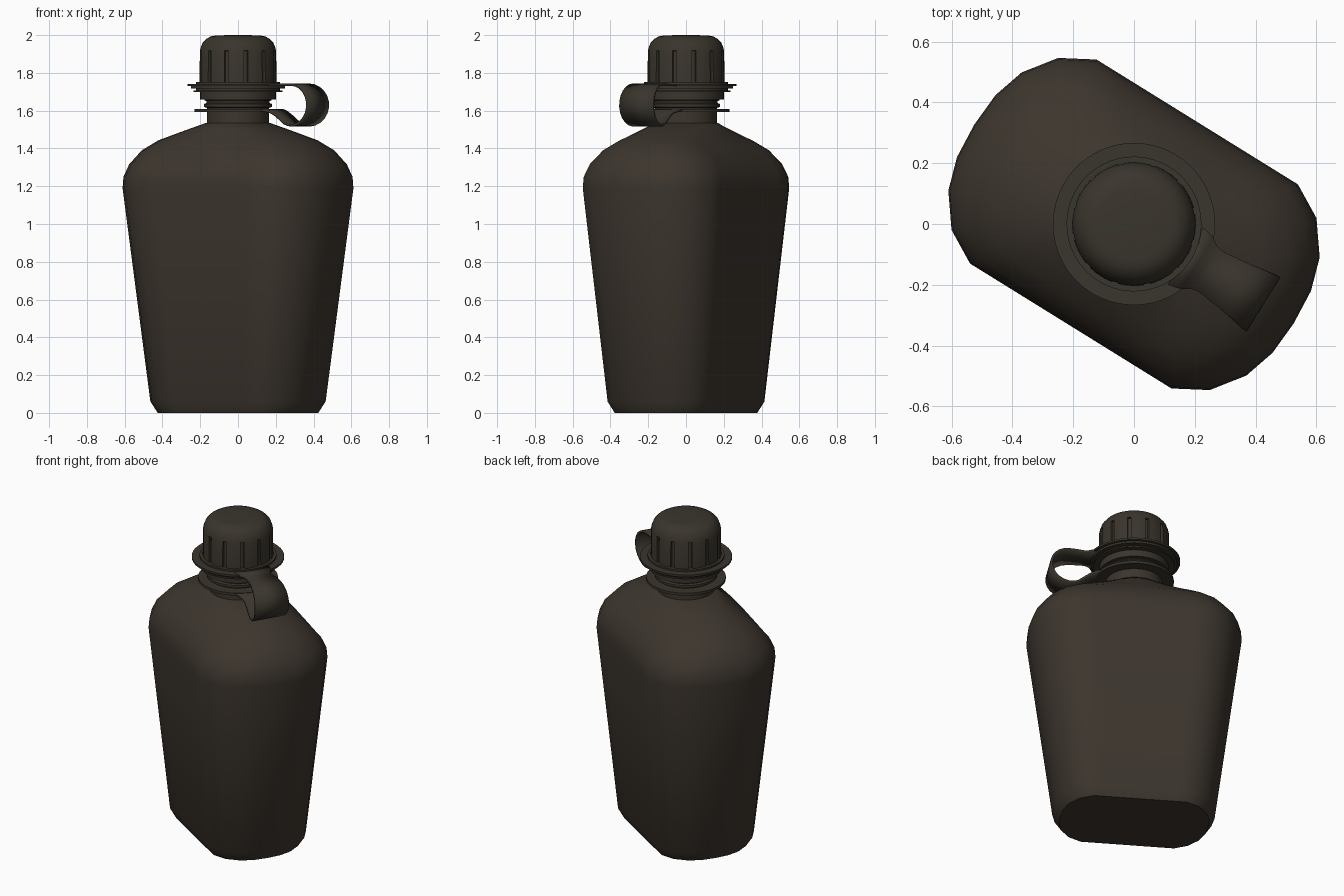
import bpy
import math
from mathutils import Matrix

if "Cube" in bpy.data.objects:
    bpy.data.objects.remove(bpy.data.objects["Cube"], do_unlink=True)

TURN = Matrix.Rotation(math.radians(-31.8), 4, "Z")


def make_material(name, rgb):
    mat = bpy.data.materials.new(name)
    mat.use_nodes = True
    mat.diffuse_color = (*rgb, 1)
    bsdf = mat.node_tree.nodes["Principled BSDF"]
    bsdf.inputs["Base Color"].default_value = (*rgb, 1)
    bsdf.inputs["Roughness"].default_value = 0.7
    return mat


BODY = make_material("dark brown plastic", (0.046, 0.036, 0.027))
CAP = make_material("dark olive plastic", (0.042, 0.035, 0.026))


def make_object(name, verts, faces, mat, angle=40):
    mesh = bpy.data.meshes.new(name)
    mesh.from_pydata(verts, [], faces)
    mesh.transform(TURN)
    mesh.materials.append(mat)
    obj = bpy.data.objects.new(name, mesh)
    bpy.context.collection.objects.link(obj)
    bpy.ops.object.select_all(action="DESELECT")
    obj.select_set(True)
    bpy.context.view_layer.objects.active = obj
    bpy.ops.object.shade_smooth_by_angle(angle=math.radians(angle))
    return obj


def loft(name, rings, mat, closed=False, cap_ends=False, angle=40):
    """Skin a list of equal rings, given from the bottom up."""
    n = len(rings[0])
    verts = [p for ring in rings for p in ring]
    count = len(rings)
    faces = []
    for r in range(count if closed else count - 1):
        s = (r + 1) % count
        for i in range(n):
            j = (i + 1) % n
            faces.append((r * n + i, r * n + j, s * n + j, s * n + i))
    if cap_ends:
        faces.append(tuple(reversed(range(n))))
        faces.append(tuple(range((count - 1) * n, count * n)))
    return make_object(name, verts, faces, mat, angle)


def circle(radius, z, steps=48):
    return [(radius * math.cos(math.tau * i / steps),
             radius * math.sin(math.tau * i / steps), z) for i in range(steps)]


def washer(name, inner, outer, low, high, mat):
    profile = [(inner, low), (outer, low), (outer, high), (inner, high)]
    return loft(name, [circle(r, z) for r, z in profile], mat, closed=True)


# Flask body: flat-sided section that blends into a round neck
HALF_U, HALF_V = 0.619, 0.395
quarter = [(0.619, 0), (0.611, 0.12), (0.577, 0.229), (0.5, 0.333)]
quarter += [(0.39 * (1 - k / 4), HALF_V) for k in range(5)]


def body_ring(z, a, b, roundness):
    ring = []
    for k in range(32):
        ang = math.tau * k / 32
        c, s = math.cos(ang), math.sin(ang)
        qu, qv = quarter[abs((k + 8) % 16 - 8)]
        u = math.copysign(qu / HALF_U, c) * (1 - roundness) + c * roundness
        v = math.copysign(qv / HALF_V, s) * (1 - roundness) + s * roundness
        ring.append((a * u, b * v, z))
    return ring


levels = [
    (0, 0.432, 0.27, 0), (0.06, 0.47, 0.3, 0), (1.19, 0.619, 0.395, 0),
    (1.25, 0.615, 0.39, 0), (1.316, 0.588, 0.368, 0.05),
    (1.39, 0.53, 0.318, 0.2), (1.443, 0.45, 0.258, 0.45),
    (1.495, 0.3, 0.205, 0.8), (1.535, 0.17, 0.17, 1),
]
loft("flask_body", [body_ring(*lv) for lv in levels], BODY, cap_ends=True, angle=52)

# Neck with stepped threads
neck = [(0.165, 1.52), (0.165, 1.615), (0.18, 1.62), (0.18, 1.635),
        (0.168, 1.64), (0.168, 1.65), (0.178, 1.655), (0.178, 1.665),
        (0.17, 1.67), (0.17, 1.74)]
loft("neck", [circle(r, z) for r, z in neck], BODY, cap_ends=True)

# Cap collar and retaining rings
washer("cap_collar", 0.16, 0.2, 1.658, 1.702, CAP)
washer("collar_lip", 0.16, 0.235, 1.7, 1.708, CAP)
washer("cap_seat", 0.16, 0.222, 1.708, 1.752, CAP)
washer("upper_strap_ring", 0.19, 0.267, 1.73, 1.742, CAP)
washer("upper_ring_step", 0.19, 0.25, 1.718, 1.73, CAP)
washer("lower_strap_ring", 0.16, 0.23, 1.594, 1.61, CAP)

# Screw cap: grooved skirt under a rounded top
PANELS = 12


def grooved_circle(radius, depth, z):
    ring = []
    for p in range(PANELS):
        for offset, drop in ((-13, 0), (-6, 0), (0, 0), (6, 0), (11, 0),
                             (11.5, depth), (16.5, depth)):
            ang = math.radians(p * 360 / PANELS + offset)
            r = radius - drop
            ring.append((r * math.cos(ang), r * math.sin(ang), z))
    return ring


cap_profile = [(0.204, 0.014, 1.745), (0.202, 0.014, 1.915), (0.201, 0, 1.918),
               (0.199, 0, 1.93), (0.189, 0, 1.957), (0.17, 0, 1.979),
               (0.145, 0, 1.993), (0.115, 0, 1.998), (0.05, 0, 2.0)]
loft("screw_cap", [grooved_circle(*p) for p in cap_profile], CAP, cap_ends=True)

# Strap loop joining the two rings: (distance out, height, half width)
path = [(0.2, 1.736, 0.11), (0.245, 1.736, 0.1), (0.27, 1.736, 0.083),
        (0.3, 1.736, 0.077), (0.345, 1.738, 0.083)]
for step in range(14):
    ang = math.radians(90 - step * 16)
    out = 0.386 + 0.11 * math.cos(ang)
    path.append((out, 1.63 + 0.108 * math.sin(ang),
                 min(0.105, 0.077 + 0.16 * max(0, out - 0.32))))
path += [(0.285, 1.574, 0.077), (0.255, 1.592, 0.083),
         (0.225, 1.601, 0.095), (0.18, 1.602, 0.11)]
verts = [(u, side * w, z) for u, z, w in path for side in (-1, 1)]
faces = [(2 * i, 2 * i + 2, 2 * i + 3, 2 * i + 1) for i in range(len(path) - 1)]
strap = make_object("cap_strap", verts, faces, CAP)
solid = strap.modifiers.new("thickness", "SOLIDIFY")
solid.thickness = 0.013
solid.offset = 0
